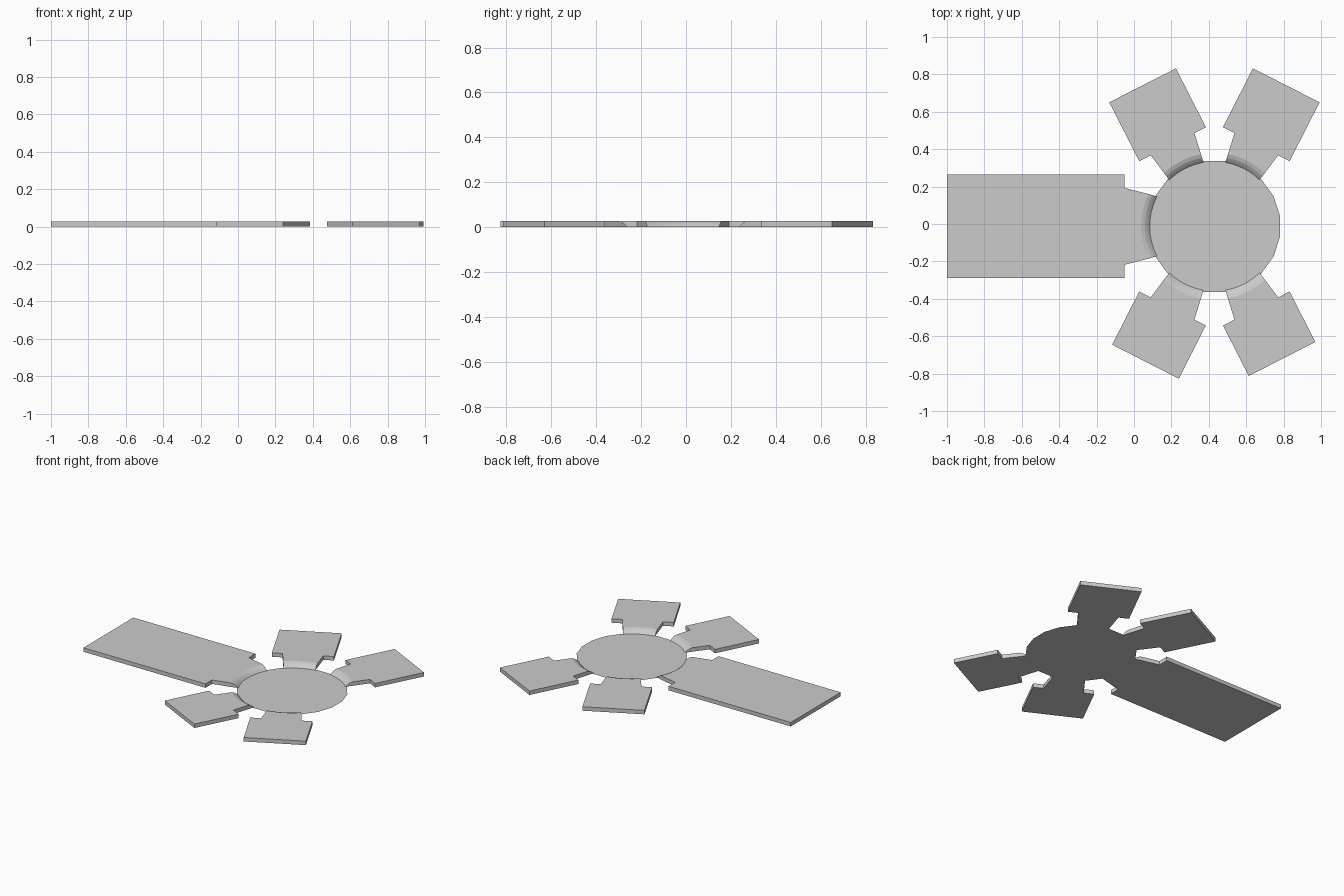
import bpy, bmesh, math
from mathutils import Matrix

if "Cube" in bpy.data.objects:
    bpy.data.objects.remove(bpy.data.objects["Cube"])

CENTRE = (0.43, -0.0125, 0.0)
THICK = 0.028


def finish(name, bm):
    bmesh.ops.remove_doubles(bm, verts=bm.verts, dist=0.0005)
    bmesh.ops.recalc_face_normals(bm, faces=bm.faces)
    mesh = bpy.data.meshes.new(name)
    bm.to_mesh(mesh)
    bm.free()
    ob = bpy.data.objects.new(name, mesh)
    bpy.context.collection.objects.link(ob)
    return ob


def panel(name, angle, inner, outer, half, neck_out, neck_in, neck_x):
    """Flat plate with a tapered neck whose curved end ramps down to the disc."""
    bm = bmesh.new()
    ts = [i / 4 - 1 for i in range(9)]
    # rows of (points, height): curved ramp rows, then the straight shoulder
    rows = []
    for r, z in ((0.346, 0.0), (0.358, 0.011), (0.372, 0.021), (0.392, THICK)):
        x = math.sqrt(r * r - neck_in ** 2)
        w = neck_in + (neck_out - neck_in) * (x - neck_x) / (inner - neck_x)
        rows.append(([(math.sqrt(r * r - (t * w) ** 2), t * w) for t in ts], z))
    rows.append(([(inner, t * neck_out) for t in ts], THICK))
    top = [[bm.verts.new((x, y, z)) for x, y in pts] for pts, z in rows]
    low = [[bm.verts.new((x, y, 0)) for x, y in pts] for pts, z in rows[1:]]
    low.insert(0, top[0])

    def face(*vs):
        vs = list(dict.fromkeys(vs))
        if len(vs) > 2:
            bm.faces.new(vs)

    # neck skin and side walls
    for a in range(len(rows) - 1):
        for grid in (top, low):
            for c in range(len(ts) - 1):
                face(grid[a][c], grid[a][c + 1], grid[a + 1][c + 1], grid[a + 1][c])
        for c in (0, -1):
            face(top[a][c], top[a + 1][c], low[a + 1][c], low[a][c])
    # plate
    corners = [(inner, -half), (outer, -half), (outer, half), (inner, half)]
    t4 = [bm.verts.new((x, y, THICK)) for x, y in corners]
    l4 = [bm.verts.new((x, y, 0)) for x, y in corners]
    bm.faces.new(t4 + top[-1][::-1])
    bm.faces.new(l4 + low[-1][::-1])
    tw = [top[-1][0]] + t4 + [top[-1][-1]]
    lw = [low[-1][0]] + l4 + [low[-1][-1]]
    for i in range(5):
        face(tw[i], tw[i + 1], lw[i + 1], lw[i])
    bm.transform(Matrix.Translation(CENTRE) @ Matrix.Rotation(math.radians(angle), 4, 'Z'))
    return finish(name, bm)


# central disc, a thin sheet with 20 sides
bm = bmesh.new()
bmesh.ops.create_circle(bm, cap_ends=True, segments=20, radius=0.355,
                        matrix=Matrix.Translation(CENTRE) @ Matrix.Rotation(math.radians(9), 4, 'Z'))
finish("central_disc", bm)

# four short panels
for name, angle, outer in (("back_right_panel", 63, 0.846), ("back_left_panel", 117, 0.846),
                           ("front_right_panel", -63, 0.796), ("front_left_panel", -117, 0.812)):
    panel(name, angle, 0.493, outer, 0.2, 0.131, 0.103, 0.334)

# long panel
panel("long_panel", 180, 0.48, 1.43, 0.2775, 0.205, 0.16, 0.31)
